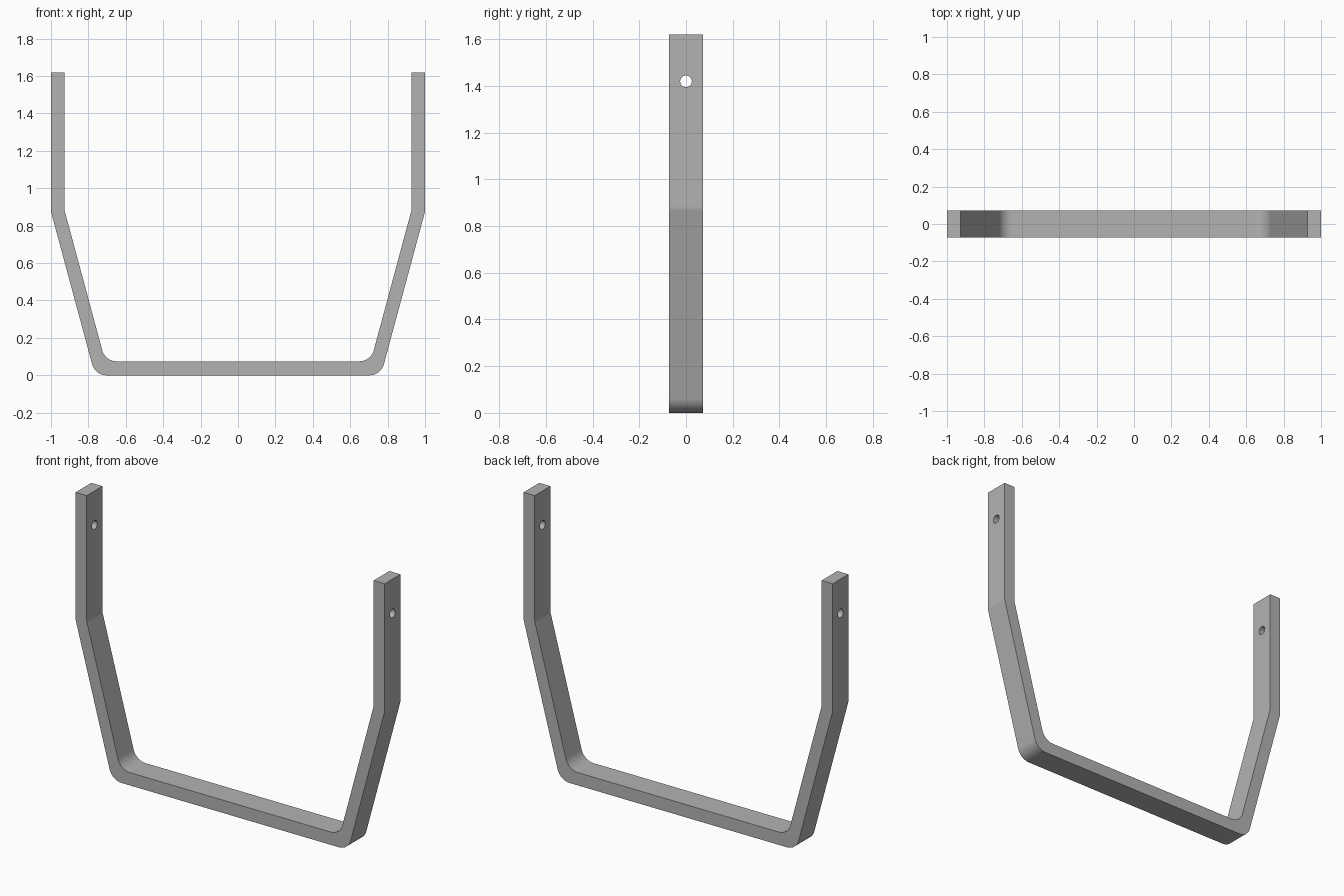
import bpy
import bmesh
import math
from mathutils import Vector

if "Cube" in bpy.data.objects:
    bpy.data.objects.remove(bpy.data.objects["Cube"])

DEPTH = 0.145
HOLE_Z, HOLE_R = 1.42, 0.025

steel = bpy.data.materials.new("grey_steel")
steel.use_nodes = True
grey = (0.45, 0.45, 0.45, 1)
steel.diffuse_color = grey
steel.node_tree.nodes["Principled BSDF"].inputs["Base Color"].default_value = grey


def fillet(prev, corner, nxt, radius, steps=10):
    """Points of a rounded corner, running from prev towards nxt."""
    c = Vector(corner)
    a = (Vector(prev) - c).normalized()
    b = (Vector(nxt) - c).normalized()
    half = a.angle(b) / 2
    start = c + a * radius / math.tan(half)
    centre = c + (a + b).normalized() * radius / math.sin(half)
    arm = start - centre
    side = -a
    sweep = math.pi - 2 * half
    return [centre + arm * math.cos(sweep * i / steps)
            + side * radius * math.sin(sweep * i / steps)
            for i in range(steps + 1)]


def rounded(path):
    """Round the interior corners of an open path."""
    pts = [Vector(path[0])]
    for p, c, n in zip(path, path[1:], path[2:]):
        pts += fillet(p, c, n, 0.08)
    return pts + [Vector(path[-1])]


def both_sides(half):
    """Mirror a half path so that it runs from -x to +x."""
    return [(-x, z) for x, z in reversed(half)] + half


# Bent flat bar: outer and inner outlines, extruded through the depth
outer = rounded(both_sides([(0.764, 0), (1, 0.875), (1, 1.62)]))
inner = rounded(both_sides([(0.71, 0.075), (0.928, 0.885), (0.928, 1.62)]))

bm = bmesh.new()
outline = outer + inner[::-1]
face = bm.faces.new([bm.verts.new((p.x, -DEPTH / 2, p.y)) for p in outline])
ext = bmesh.ops.extrude_face_region(bm, geom=[face])
bmesh.ops.translate(bm, vec=(0, DEPTH, 0),
                    verts=[v for v in ext["geom"] if isinstance(v, bmesh.types.BMVert)])
bmesh.ops.recalc_face_normals(bm, faces=bm.faces)
mesh = bpy.data.meshes.new("bent_bracket")
bm.to_mesh(mesh)
bm.free()
mesh.materials.append(steel)
bracket = bpy.data.objects.new("bent_bracket", mesh)
bpy.context.collection.objects.link(bracket)

# Screw holes: one drill straight through both arms
bpy.ops.mesh.primitive_cylinder_add(vertices=32, radius=HOLE_R, depth=2.4,
                                    location=(0, 0, HOLE_Z),
                                    rotation=(0, math.pi / 2, 0))
drill = bpy.context.object
drill.name = "hole_cutter"
drill.hide_render = True
drill.data.materials.append(steel)

cut = bracket.modifiers.new("screw_holes", "BOOLEAN")
cut.operation = "DIFFERENCE"
cut.solver = "EXACT"
cut.object = drill
bpy.ops.object.select_all(action="DESELECT")
bracket.select_set(True)
bpy.context.view_layer.objects.active = bracket
bpy.ops.object.modifier_apply(modifier=cut.name)
bpy.data.objects.remove(drill)

# Smooth bends, crisp edges, flat faces
bpy.ops.object.shade_smooth_by_angle(angle=math.radians(30))
weighted = bracket.modifiers.new("flat_faces", "WEIGHTED_NORMAL")
weighted.keep_sharp = True
